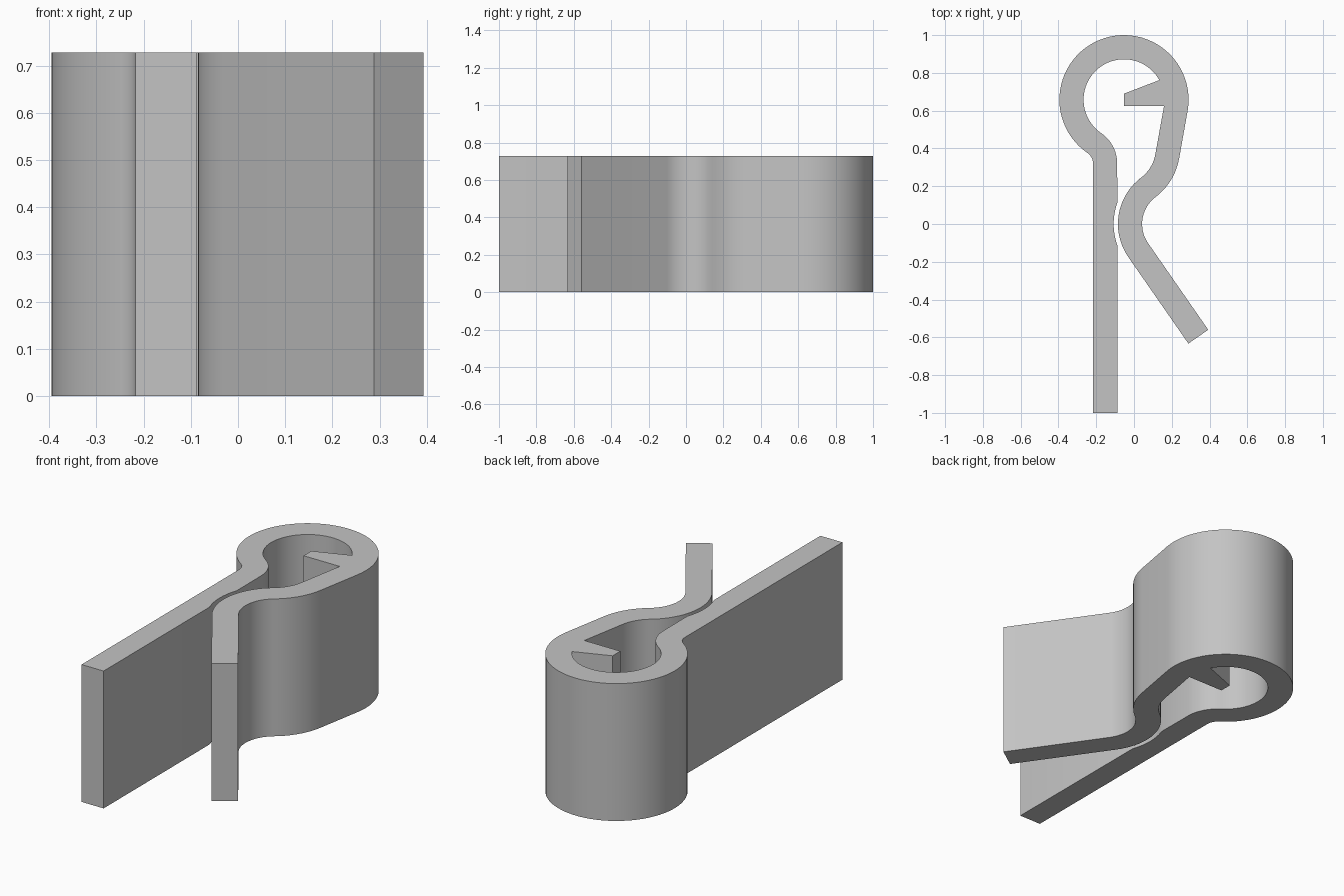
import bpy, bmesh, math

if "Cube" in bpy.data.objects:
    bpy.data.objects.remove(bpy.data.objects["Cube"])

HEIGHT = 0.728
LOOP = (-0.053, 0.658)      # centre of the round loop
BUMP = (0.222, 0.0)         # centre of the pinching bend
SHOULDER = (-0.084, 0.404)  # centre of the bend between loop and bump
NECK = (-0.285, 0.32)       # centre of the bend between loop and straight leg


def arc(centre, radius, start, end, step=5):
    n = max(3, math.ceil(abs(end - start) / step))
    angles = [math.radians(start + (end - start) * i / n) for i in range(n + 1)]
    return [(centre[0] + radius * math.cos(a), centre[1] + radius * math.sin(a))
            for a in angles]


# Closed outline of the clip, counter-clockwise
outline = [(-0.217, -1.0), (-0.088, -1.0)]          # straight leg end
outline += arc(BUMP, 0.33, 200, 160)                # shallow seat in the leg
outline += arc(NECK, 0.196, 0, 55.5)                # neck, inside
outline += arc(LOOP, 0.214, 235.5, 29)              # loop, inside
outline += [(-0.053, 0.69), (-0.053, 0.625), (0.159, 0.625)]  # barb
outline += arc(SHOULDER, 0.2, -9.8, -52.9)          # shoulder, inside
outline += arc(BUMP, 0.307, 127.1, 214.8)           # bump, facing the leg
outline += [(0.288, -0.633), (0.393, -0.56)]        # flared arm end
outline += arc(BUMP, 0.179, 214.8, 127.1)           # bump, outside
outline += arc(SHOULDER, 0.328, -52.9, -9.8)        # shoulder, outside
outline += arc(LOOP, 0.342, -9.8, 235.5)            # loop, outside
outline += arc(NECK, 0.068, 55.5, 0)                # neck, outside

# Extrude the outline upward
bm = bmesh.new()
base = bm.faces.new([bm.verts.new((x, y, 0)) for x, y in outline])
extruded = bmesh.ops.extrude_face_region(bm, geom=[base], use_keep_orig=True)
top = [v for v in extruded["geom"] if isinstance(v, bmesh.types.BMVert)]
bmesh.ops.translate(bm, verts=top, vec=(0, 0, HEIGHT))
bmesh.ops.remove_doubles(bm, verts=bm.verts, dist=0.0015)
bmesh.ops.recalc_face_normals(bm, faces=bm.faces)
mesh = bpy.data.meshes.new("spring_clip")
bm.to_mesh(mesh)
bm.free()

clip = bpy.data.objects.new("spring_clip", mesh)
bpy.context.collection.objects.link(clip)
grey = bpy.data.materials.new("light grey")
grey.diffuse_color = (0.55, 0.55, 0.55, 1)
grey.use_nodes = True
grey.node_tree.nodes["Principled BSDF"].inputs["Base Color"].default_value = grey.diffuse_color
mesh.materials.append(grey)

# Smooth bends with crisp edges
bpy.context.view_layer.objects.active = clip
clip.select_set(True)
bpy.ops.object.shade_smooth_by_angle(angle=math.radians(20))
